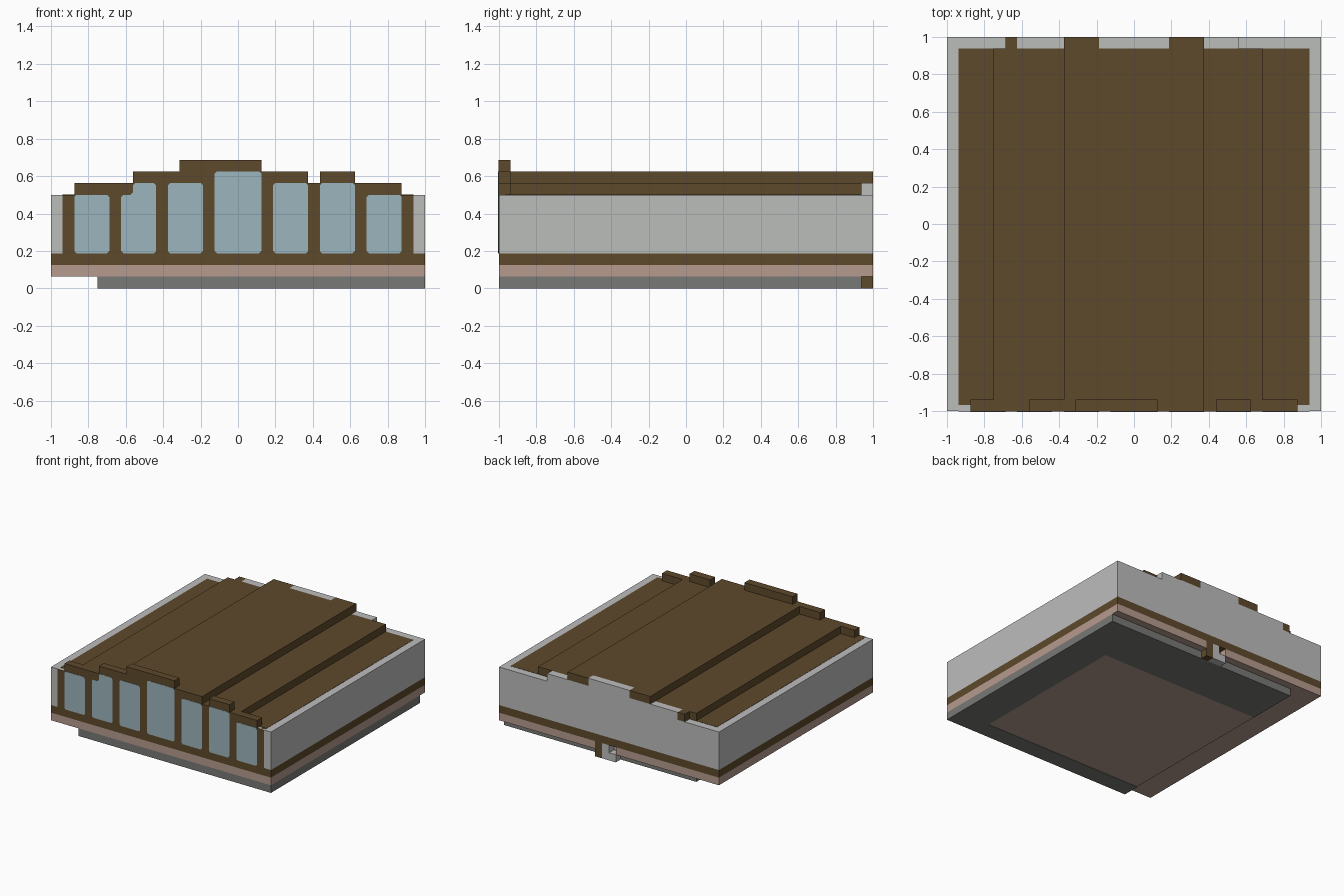
import bpy
import bmesh
from mathutils import Vector

cube = bpy.data.objects.get("Cube")
if cube:
    bpy.data.objects.remove(cube, do_unlink=True)

U = 1 / 16   # building module
SKIN = 0.002  # thickness of painted plates


def material(name, rgb):
    m = bpy.data.materials.new(name)
    m.use_nodes = True
    m.diffuse_color = (*rgb, 1)
    m.node_tree.nodes["Principled BSDF"].inputs["Base Color"].default_value = (*rgb, 1)
    return m


BROWN = material("dark brown", (0.112, 0.067, 0.025))
GREY = material("light grey", (0.50, 0.51, 0.50))
GLASS = material("pale blue glass", (0.33, 0.46, 0.51))
PINK = material("dusty pink", (0.47, 0.33, 0.275))
STONE = material("mid grey", (0.19, 0.19, 0.18))


def prism(name, outline, low, high, mat, axis="y"):
    """Extrude an outline (x, z) along y, or (x, y) along z."""
    bm = bmesh.new()
    put = (lambda a, b, h: (a, h, b)) if axis == "y" else (lambda a, b, h: (a, b, h))
    face = bm.faces.new([bm.verts.new(put(a, b, low)) for a, b in outline])
    out = bmesh.ops.extrude_face_region(bm, geom=[face])
    shift = Vector(put(0, 0, high - low))
    for v in out["geom"]:
        if isinstance(v, bmesh.types.BMVert):
            v.co += shift
    bmesh.ops.recalc_face_normals(bm, faces=bm.faces)
    mesh = bpy.data.meshes.new(name)
    bm.to_mesh(mesh)
    bm.free()
    mesh.materials.append(mat)
    ob = bpy.data.objects.new(name, mesh)
    bpy.context.collection.objects.link(ob)
    return ob


def box(name, x, y, z, mat):
    """Box from spans in modules."""
    rect = [(x[0], y[0]), (x[1], y[0]), (x[1], y[1]), (x[0], y[1])]
    return prism(name, [(a * U, b * U) for a, b in rect], z[0] * U, z[1] * U, mat, "z")


def clip_corners(outline, size=0.012):
    """Replace each corner by a small chamfer."""
    pts = [Vector(p) for p in outline]
    result = []
    for i, p in enumerate(pts):
        for q in (pts[i - 1], pts[(i + 1) % len(pts)]):
            result.append(tuple(p + (q - p).normalized() * size))
    return result


# Foundation, open on one side
plinth = [(-12, -16), (16, -16), (16, 15), (-12, 15),
          (-12, 8.2), (11.4, 8.2), (11.4, -13.7), (-12, -13.7)]
prism("foundation", [(x * U, y * U) for x, y in plinth], 0, U, STONE, "z")
box("foundation_infill", (-12, 11.4), (-13.7, 8.2), (0.05, 1), PINK)

# Floor slab with a notch at the back for the step
slab = [(-16, -16), (16, -16), (16, 16), (2, 16), (2, 15), (-1, 15), (-1, 16), (-16, 16)]
prism("floor_slab", [(x * U, y * U) for x, y in slab], U, 2 * U, PINK, "z")
box("back_post", (1, 2), (15, 16), (0, 2), BROWN)
box("back_step", (-1, 1), (15, 16), (0, 1), GREY)
box("back_step_riser", (0, 1), (15, 16), (1, 2), GREY)

# Band and walls
box("brown_band", (-16, 16), (-16, 16), (2, 3), BROWN)
box("walls", (-16, 16), (-16, 16), (3, 8), GREY)

# Stepped front with its parapet
steps = [(-15, 8), (-14, 9), (-9, 10), (-5, 11), (2, 10), (6, 9), (7, 10), (10, 9), (14, 8)]
facade = [(-15, 3)]
for (x, z), (x_next, _) in zip(steps, steps[1:] + [(15, 0)]):
    facade += [(x, z), (x_next, z)]
facade.append((15, 3))
prism("front_facade", [(x * U, z * U) for x, z in facade], -1 - SKIN, -15 * U, BROWN)

# Front windows
windows = [(-14, -11, 8), (-6, -3, 9), (-2, 2, 10), (3, 6, 9), (7, 10, 9), (11, 14, 8)]
panes = [[(a, 3), (b, 3), (b, top), (a, top)] for a, b, top in windows]
panes.append([(-10, 3), (-7, 3), (-7, 9), (-9, 9), (-9, 8), (-10, 8)])
for i, pane in enumerate(panes):
    outline = clip_corners([(x * U, z * U) for x, z in pane])
    prism(f"window_{i + 1}", outline, -1 - 2 * SKIN, -0.99, GLASS)

# Roof tiers
box("roof_lower", (-15, 15), (-15.5, 15), (7.5, 8 + SKIN / U), BROWN)
box("roof_middle", (-12, 11), (-15.5, 15), (8, 9), BROWN)
box("roof_upper", (-6, 6), (-15.5, 15), (9, 10), BROWN)

# Back gable with brown trim
box("back_gable_lower", (-10, 9), (15, 16), (8, 9), GREY)
box("back_gable_upper", (-3, 3), (15, 16), (9, 10), GREY)
box("back_trim_low", (-11, -10), (15, 16), (8, 9), BROWN)
for side, x in (("right", (-6, -3)), ("left", (3, 6))):
    box(f"back_trim_{side}", x, (15, 16), (9, 10), BROWN)
